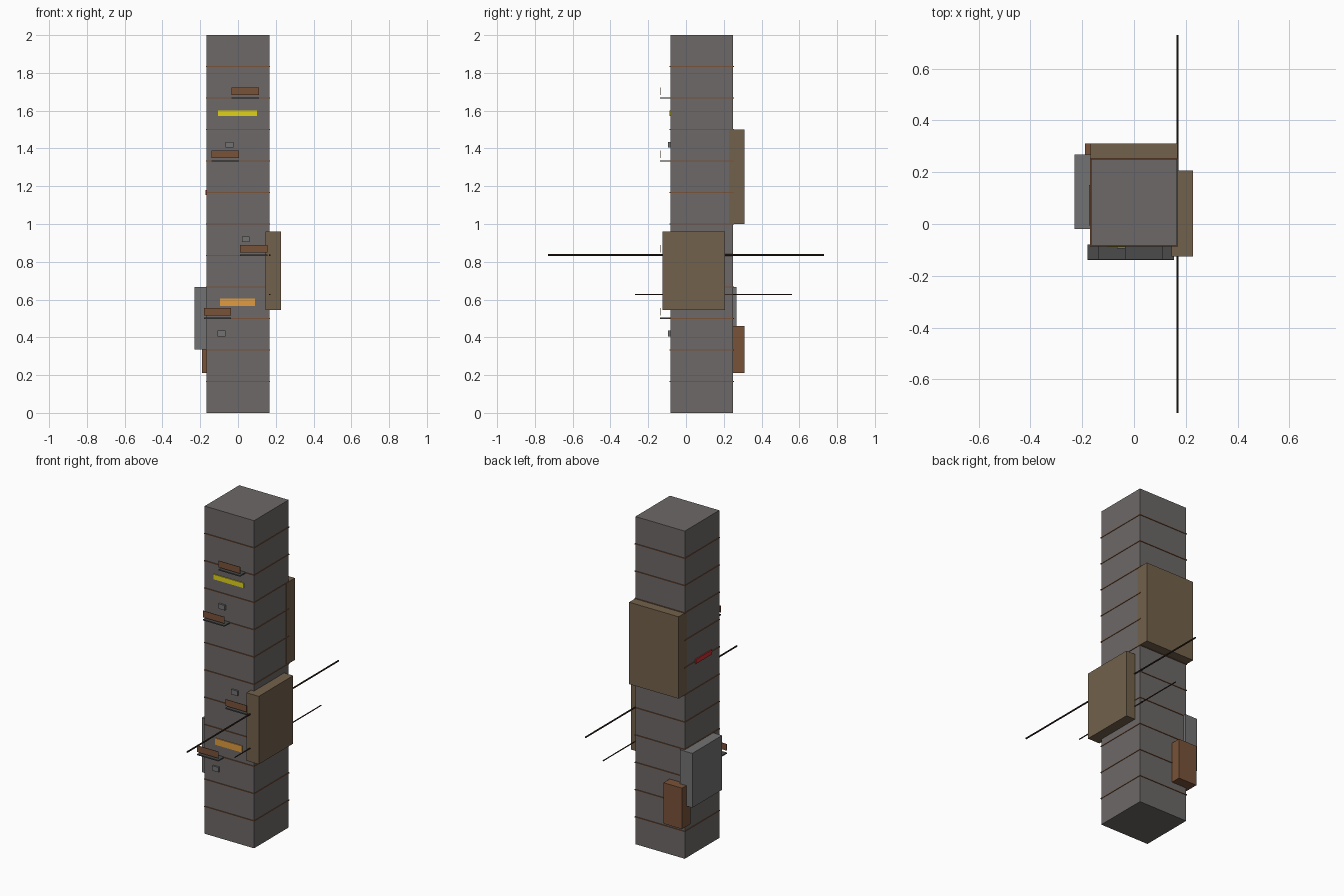
import bpy, bmesh, math

if "Cube" in bpy.data.objects:
    bpy.data.objects.remove(bpy.data.objects["Cube"])

def mat(name, rgb):
    m = bpy.data.materials.new(name)
    m.diffuse_color = (*rgb, 1)
    m.use_nodes = True
    m.node_tree.nodes["Principled BSDF"].inputs["Base Color"].default_value = m.diffuse_color
    return m

CONCRETE = mat("concrete", (0.15, 0.14, 0.135))
RUST = mat("rust", (0.19, 0.085, 0.04))
TAN = mat("weathered_tan", (0.17, 0.12, 0.07))
METAL = mat("metal", (0.17, 0.17, 0.17))
SLAB = mat("dark_slab", (0.07, 0.07, 0.07))
CABLE = mat("dark_cable", (0.035, 0.02, 0.015))
YELLOW = mat("yellow_panel", (0.75, 0.65, 0.01))
ORANGE = mat("orange_panel", (0.75, 0.33, 0.05))
RED = mat("red_panel", (0.6, 0.03, 0.03))

def box(name, x, y, z, material):
    """Box from (min, max) ranges on each axis."""
    bm = bmesh.new()
    bmesh.ops.create_cube(bm, size=1)
    for v in bm.verts:
        v.co = [r[0] + (c + 0.5) * (r[1] - r[0]) for c, r in zip(v.co, (x, y, z))]
    me = bpy.data.meshes.new(name)
    bm.to_mesh(me)
    bm.free()
    me.materials.append(material)
    ob = bpy.data.objects.new(name, me)
    bpy.context.collection.objects.link(ob)
    return ob

W = 1 / 6          # half width of the tower, also the floor height
FRONT, BACK = -0.083, 0.25

# Tower shaft and the thin seam at every floor
box("tower", (-W, W), (FRONT, BACK), (0, 2), CONCRETE)
for i in range(1, 12):
    box(f"floor_seam_{i}", (-0.17, 0.17), (FRONT - 0.004, BACK + 0.004),
        (i * W - 0.0025, i * W + 0.0025), RUST)

# Add-on rooms hung on the sides and back
box("right_room", (0.145, 0.228), (-0.125, 0.207), (0.545, 0.96), TAN)
box("back_room", (-0.167, 0.167), (0.227, 0.31), (1.0, 1.5), TAN)
box("left_room", (-0.23, -0.147), (-0.02, 0.268), (0.335, 0.667), METAL)
box("small_back_room", (-0.19, -0.065), (0.227, 0.31), (0.21, 0.46), RUST)

# Balconies: thin slab with a floating railing panel
for i, (x, floor) in enumerate([(0.038, 10), (-0.067, 8), (0.083, 5), (-0.108, 3)]):
    z = floor * W
    box(f"balcony_slab_{i}", (x - 0.072, x + 0.072), (-0.138, FRONT + 0.004),
        (z - 0.003, z + 0.004), SLAB)
    box(f"balcony_railing_{i}", (x - 0.072, x + 0.072), (-0.138, -0.135),
        (z + 0.016, z + 0.056), RUST)

# Air conditioning units
for i, (x, z) in enumerate([(-0.045, 1.42), (0.041, 0.92), (-0.088, 0.42)]):
    box(f"air_unit_{i}", (x - 0.021, x + 0.021), (-0.094, FRONT + 0.004),
        (z - 0.015, z + 0.015), METAL)

# Glowing panels
box("yellow_panel", (-0.105, 0.1), (-0.088, FRONT + 0.002), (1.572, 1.602), YELLOW)
box("orange_panel", (-0.095, 0.09), (-0.088, FRONT + 0.002), (0.565, 0.605), ORANGE)
box("red_panel", (-0.173, -W + 0.002), (-0.005, 0.15), (1.153, 1.18), RED)

# Cables running along the right face
for name, y, z, r in [("long_cable", (-0.73, 0.73), 0.835, 0.005),
                      ("short_cable", (-0.27, 0.56), 0.627, 0.0035)]:
    bpy.ops.mesh.primitive_cylinder_add(vertices=6, radius=r, depth=y[1] - y[0],
                                        location=(0.168, sum(y) / 2, z),
                                        rotation=(math.pi / 2, 0, 0))
    bpy.context.object.name = name
    bpy.context.object.data.materials.append(CABLE)
